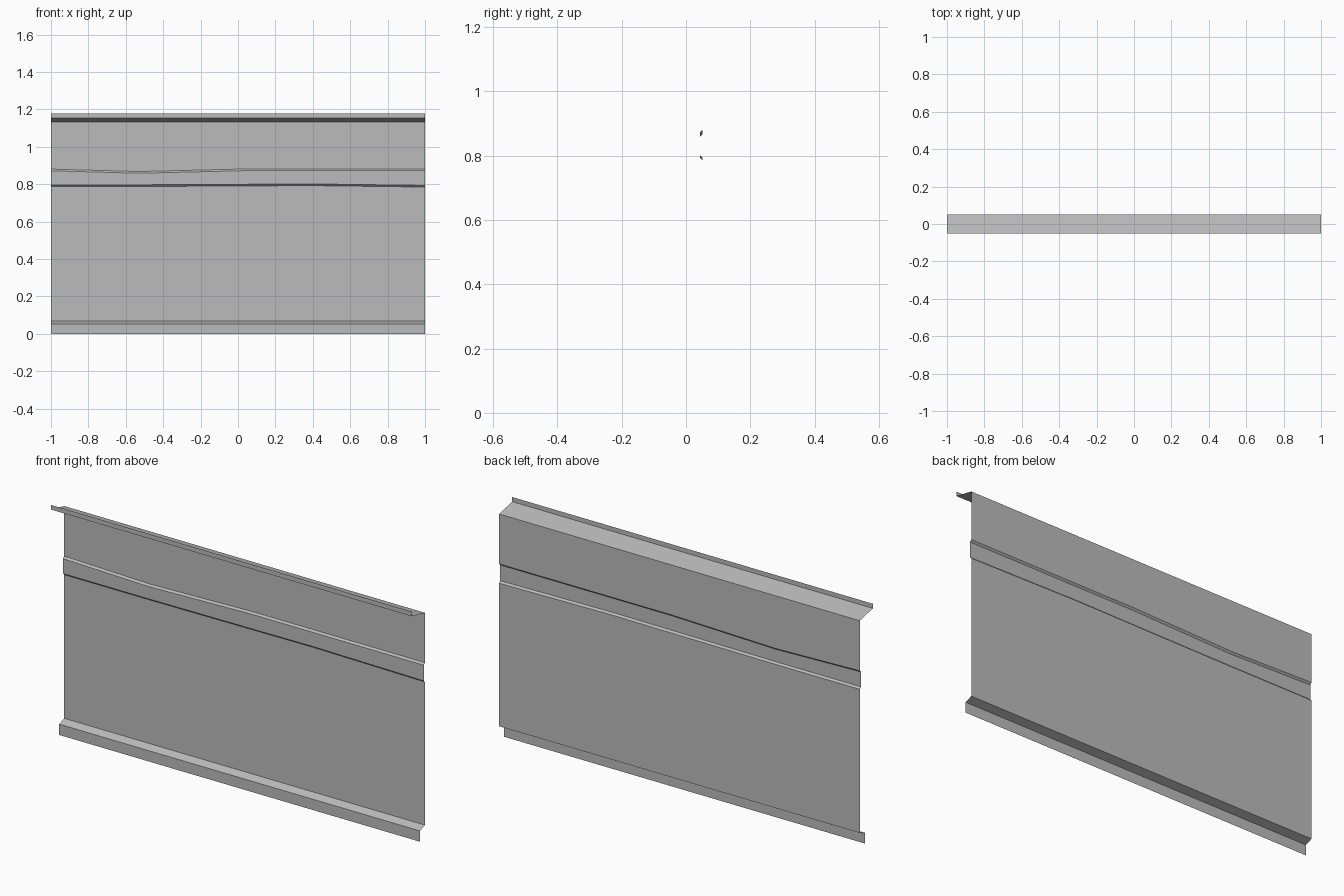
import bpy

if "Cube" in bpy.data.objects:
    bpy.data.objects.remove(bpy.data.objects["Cube"], do_unlink=True)

# Painted sheet metal
steel = bpy.data.materials.new("grey_steel")
grey = (0.5, 0.5, 0.5, 1)
steel.diffuse_color = grey
steel.use_nodes = True
steel.node_tree.nodes["Principled BSDF"].inputs["Base Color"].default_value = grey

# Stations along the length and the wavy heights of the two creases
STATIONS = [-1, -0.53, 0.05, 0.38, 1]
UPPER_CREASE = [0.881, 0.868, 0.882, 0.882, 0.882]
LOWER_CREASE = [0.797, 0.797, 0.800, 0.802, 0.794]
STEP = 0.009

WALL_Y, BAND_Y, FOOT_Y, LIP_Y = 0.052, 0.043, 0.012, -0.052


def level(z):
    return [z] * len(STATIONS)


def lowered(heights):
    return [z - STEP for z in heights]


def sheet(name, rows):
    """Folded sheet through (depth, heights) rows, listed from bottom to top."""
    n = len(STATIONS)
    verts = [(x, y, z) for y, heights in rows for x, z in zip(STATIONS, heights)]
    faces = [(r * n + i, r * n + i + 1, (r + 1) * n + i + 1, (r + 1) * n + i)
             for r in range(len(rows) - 1) for i in range(n - 1)]
    mesh = bpy.data.meshes.new(name)
    mesh.from_pydata(verts, [], faces)
    mesh.materials.append(steel)
    obj = bpy.data.objects.new(name, mesh)
    bpy.context.collection.objects.link(obj)
    return obj


# Lower wall with its bottom drip flange
sheet("lower_panel", [
    (FOOT_Y, level(0)),
    (FOOT_Y, level(0.054)),
    (WALL_Y, level(0.068)),
    (WALL_Y, lowered(LOWER_CREASE)),
])

# Raised band between the two wavy creases
sheet("raised_band", [
    (WALL_Y, lowered(LOWER_CREASE)),
    (BAND_Y, LOWER_CREASE),
    (BAND_Y, lowered(UPPER_CREASE)),
    (WALL_Y, UPPER_CREASE),
])

# Upper wall with its sloping top flange and upright lip
sheet("upper_panel", [
    (WALL_Y, UPPER_CREASE),
    (WALL_Y, level(1.132)),
    (LIP_Y, level(1.154)),
    (LIP_Y, level(1.177)),
])
